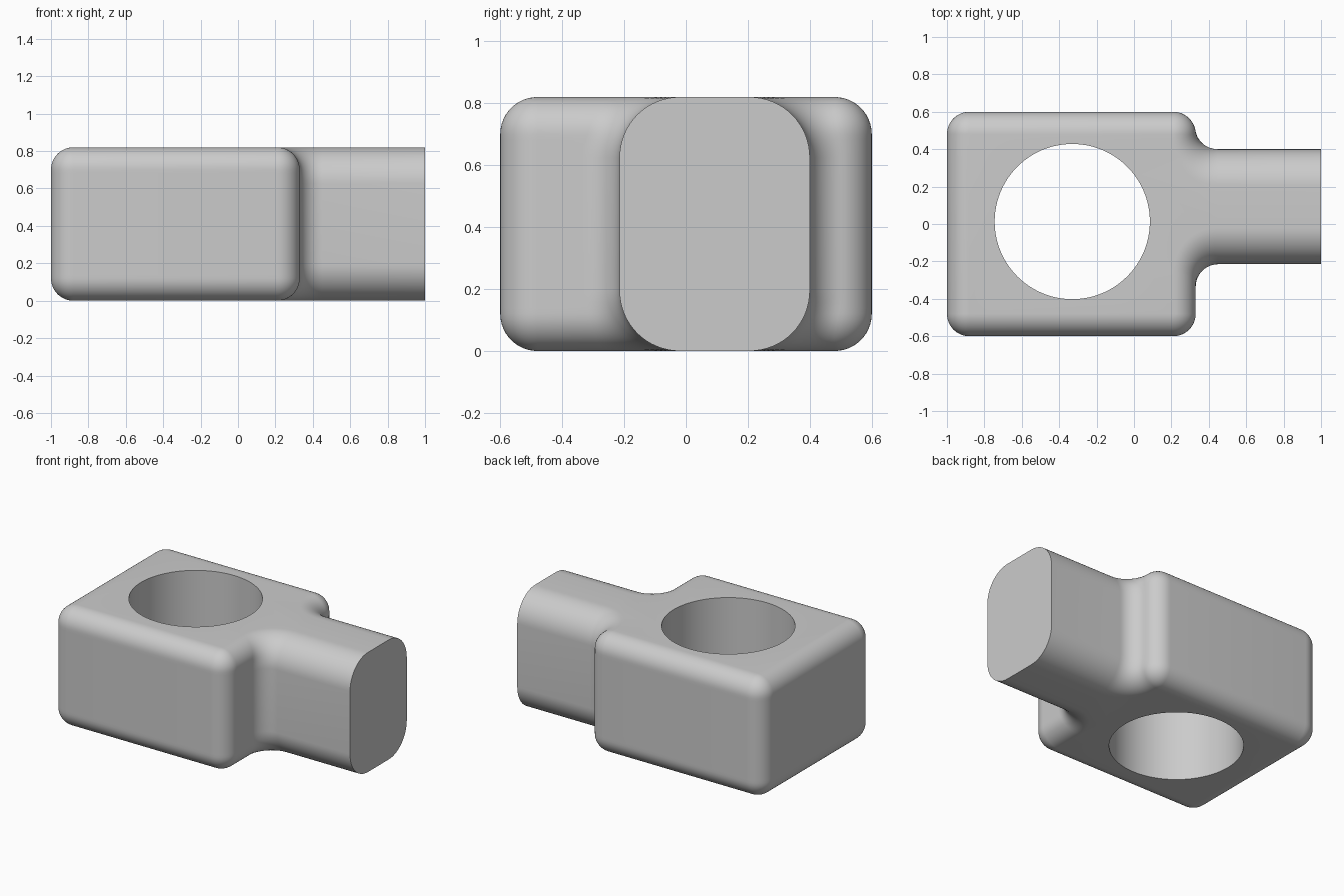
import bpy
import bmesh
from math import sin, cos, pi, sqrt, atan2, radians

old = bpy.data.objects.get("Cube")
if old:
    bpy.data.objects.remove(old)

HEIGHT = 0.82
LEFT, RIGHT, HALF_W = -1.0, 0.33, 0.6   # block extents
EDGE, STEM_EDGE = 0.12, 0.195           # rounding radii
STEM_BACK, STEM_FRONT = 0.4, 0.215      # stem sides, measured from y = 0
STEPS = 12

grey = bpy.data.materials.new("plain grey")
grey.use_nodes = True
colour = (0.6, 0.6, 0.6, 1)
grey.diffuse_color = colour
grey.node_tree.nodes["Principled BSDF"].inputs["Base Color"].default_value = colour


def inset(h, r):
    """Sideways inset of a rounded edge at distance h from the flat face."""
    return r - sqrt(r * r - (r - h) ** 2) if h < r else 0.0


def arc(cx, cy, r, a0, a1):
    return [(cx + r * cos(a0 + (a1 - a0) * i / STEPS),
             cy + r * sin(a0 + (a1 - a0) * i / STEPS)) for i in range(STEPS + 1)]


def half_outline(stem, h):
    """From the stem end, round the fillet, to the far corner of the block."""
    d = inset(h, EDGE)
    s = stem - inset(h, STEM_EDGE)
    corner, fillet = EDGE - d, EDGE + d
    cx, cy, fy = RIGHT - EDGE, HALF_W - EDGE, s + fillet
    fx = cx + sqrt((2 * EDGE) ** 2 - max(0, fy - cy) ** 2)
    a = pi
    if fy > cy:
        a = atan2(cy - fy, cx - fx) % (2 * pi)
    return ([(1.0, s)] + arc(fx, fy, fillet, 1.5 * pi, a)
            + arc(cx, cy, corner, a - pi, pi / 2)
            + arc(LEFT + EDGE, cy, corner, pi / 2, pi))


# Block and stem: one outline lofted through the height
levels = [STEM_EDGE * (1 - cos(pi / 2 * i / 16)) for i in range(17)]
levels += [HEIGHT - h for h in reversed(levels)]
bm = bmesh.new()
rings = []
for z in levels:
    h = min(z, HEIGHT - z)
    back = half_outline(STEM_BACK, h)
    front = [(x, -y) for x, y in reversed(half_outline(STEM_FRONT, h))]
    rings.append([bm.verts.new((x, y, z)) for x, y in back + front])
for lower, upper in zip(rings, rings[1:]):
    n = len(lower)
    for i in range(n):
        j = (i + 1) % n
        bm.faces.new((lower[i], lower[j], upper[j], upper[i]))
bm.faces.new(rings[0][::-1])
bm.faces.new(rings[-1])
bmesh.ops.remove_doubles(bm, verts=bm.verts, dist=1e-5)
bmesh.ops.recalc_face_normals(bm, faces=bm.faces)
mesh = bpy.data.meshes.new("block_with_stem")
bm.to_mesh(mesh)
bm.free()
mesh.materials.append(grey)
block = bpy.data.objects.new("block_with_stem", mesh)
bpy.context.collection.objects.link(block)

# Round through hole
bpy.ops.mesh.primitive_cylinder_add(vertices=96, radius=0.415, depth=2,
                                    location=(-0.33, 0.013, HEIGHT / 2))
cutter = bpy.context.object
cutter.name = "hole_cutter"
cutter.hide_render = True
cutter.data.materials.append(grey)
cut = block.modifiers.new("hole", 'BOOLEAN')
cut.object = cutter
cut.operation = 'DIFFERENCE'
cut.solver = 'EXACT'

bpy.ops.object.select_all(action='DESELECT')
block.select_set(True)
bpy.context.view_layer.objects.active = block
bpy.ops.object.modifier_apply(modifier=cut.name)
bpy.data.objects.remove(cutter)
bpy.ops.object.shade_smooth_by_angle(angle=radians(30))
